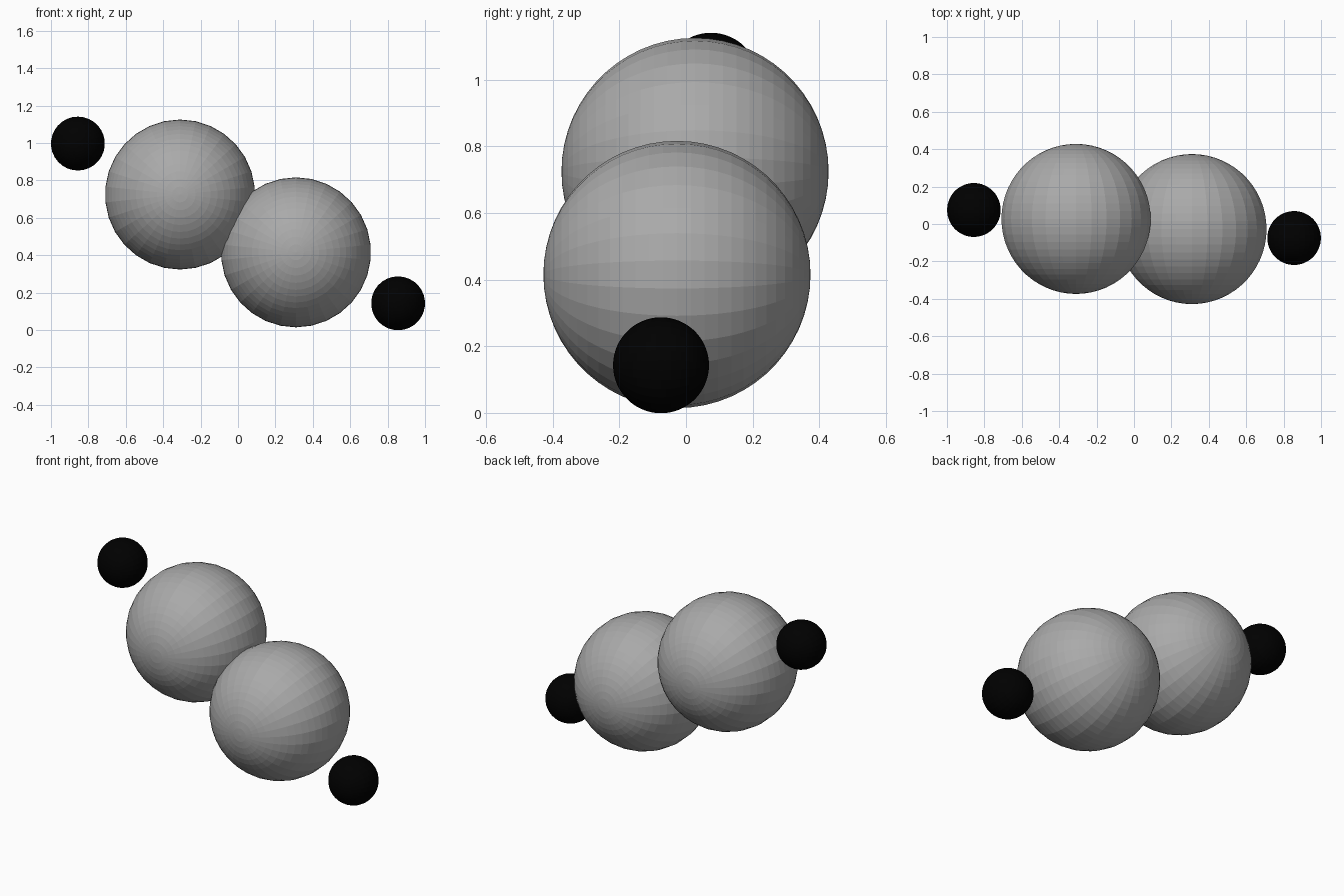
import bpy, math
from mathutils import Vector

if "Cube" in bpy.data.objects:
    bpy.data.objects.remove(bpy.data.objects["Cube"])

CENTRE = Vector((0, 0, 0.57))
AXIS = Vector((0.856, -0.075, -0.427))   # centre to the lower end ball


def material(name, v):
    mat = bpy.data.materials.new(name)
    mat.diffuse_color = (v, v, v, 1)
    mat.use_nodes = True
    mat.node_tree.nodes["Principled BSDF"].inputs["Base Color"].default_value = mat.diffuse_color
    return mat


grey = material("dark_grey", 0.4)
black = material("black", 0.0)


def ball(name, t, radius, mat):
    # Poles lie along y
    bpy.ops.mesh.primitive_uv_sphere_add(
        segments=30, ring_count=30, radius=radius,
        location=CENTRE + AXIS * t, rotation=(math.pi / 2, 0, 0))
    ob = bpy.context.object
    ob.name = name
    ob.data.materials.append(mat)


# Mirrored pairs along one tilted line
for side, s in (("upper", -1), ("lower", 1)):
    ball(side + "_large_ball", s * 0.362, 0.401, grey)
    ball(side + "_small_ball", s, 0.144, black)
